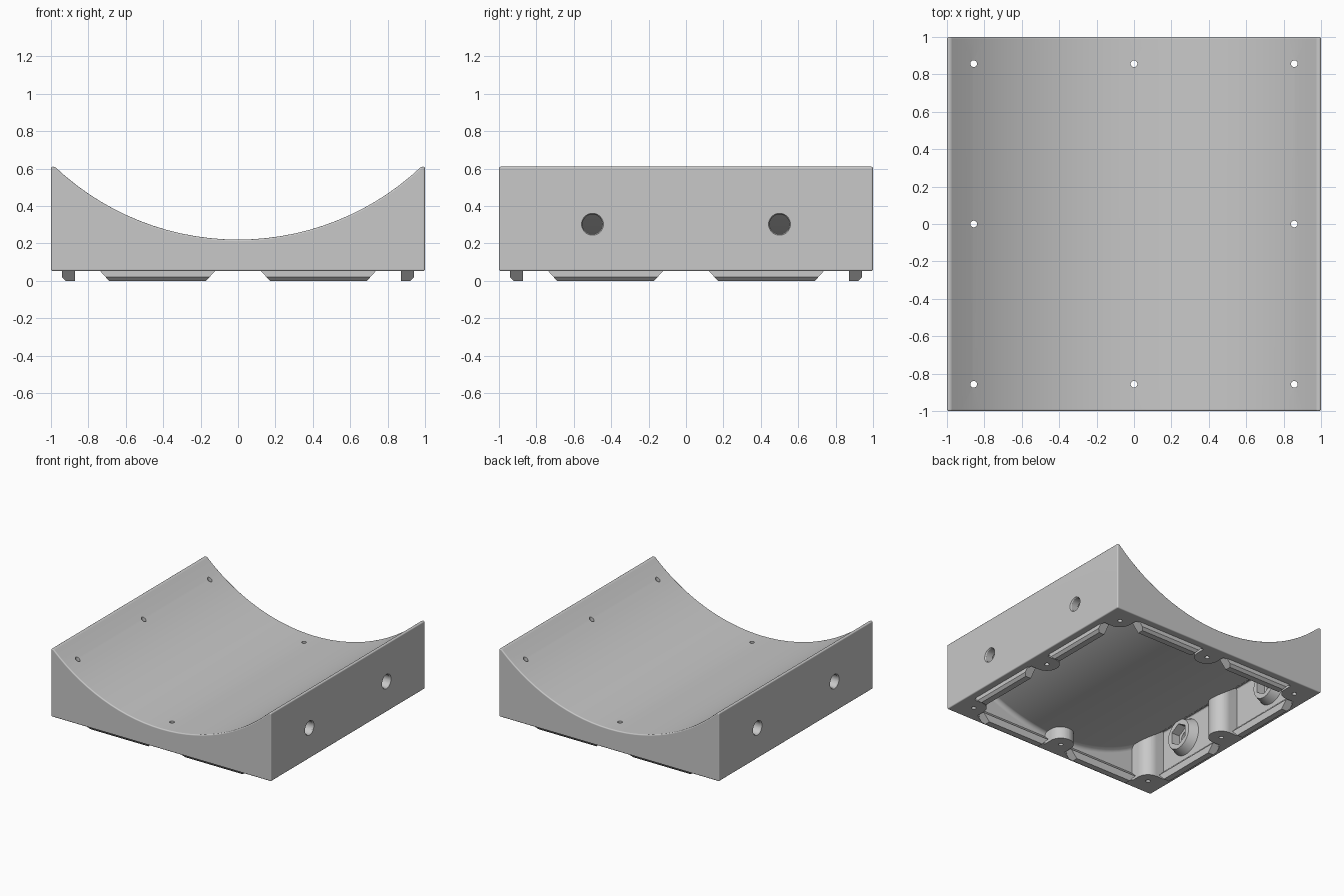
import bpy, bmesh, math
from mathutils import Matrix, Vector

if "Cube" in bpy.data.objects:
    bpy.data.objects.remove(bpy.data.objects["Cube"], do_unlink=True)

BASE, TOP = 0.052, 0.61        # underside and tip heights of the block
ARC_Z, R_TOP, R_IN = 1.646, 1.426, 1.498
WALL = 0.93                    # inner face of the side walls
SCREW, POST_R = 0.857, 0.097
NUT_Y, NUT_Z = 0.5, 0.302

grey = bpy.data.materials.new("plain grey")
grey.use_nodes = True
colour = (0.58, 0.58, 0.58, 1)
grey.diffuse_color = colour
grey.node_tree.nodes["Principled BSDF"].inputs["Base Color"].default_value = colour


def make(name, bm):
    bmesh.ops.recalc_face_normals(bm, faces=bm.faces)
    mesh = bpy.data.meshes.new(name)
    bm.to_mesh(mesh)
    bm.free()
    mesh.materials.append(grey)
    obj = bpy.data.objects.new(name, mesh)
    bpy.context.collection.objects.link(obj)
    return obj


def activate(obj):
    bpy.ops.object.select_all(action='DESELECT')
    obj.select_set(True)
    bpy.context.view_layer.objects.active = obj


def trough(name, half, bottom, radius, rounding, tip=None):
    """Square block with a concave arc along its top and rounded edges."""
    pts = [(-half, bottom), (half, bottom)]
    arc_x = half
    if tip:
        pts.append((half, tip))
        arc_x = math.sqrt(radius ** 2 - (ARC_Z - tip) ** 2)
    a = math.asin(arc_x / radius)
    steps = 28
    for i in range(steps + 1):
        t = a - 2 * a * i / steps
        pts.append((radius * math.sin(t), ARC_Z - radius * math.cos(t)))
    if tip:
        pts.append((-half, tip))
    bm = bmesh.new()
    face = bm.faces.new([bm.verts.new((x, -half, z)) for x, z in pts])
    new = bmesh.ops.extrude_face_region(bm, geom=[face])["geom"]
    bmesh.ops.translate(bm, vec=(0, 2 * half, 0),
                        verts=[v for v in new if isinstance(v, bmesh.types.BMVert)])
    obj = make(name, bm)
    bevel = obj.modifiers.new("round edges", 'BEVEL')
    bevel.width, bevel.segments, bevel.limit_method = rounding, 4, 'ANGLE'
    activate(obj)
    bpy.ops.object.modifier_apply(modifier=bevel.name)
    return obj


def cones(name, ends, r1, r2, sides):
    """Several cones or cylinders, each between a pair of points."""
    bm = bmesh.new()
    for start, end in ends:
        p, q = Vector(start), Vector(end)
        turn = (q - p).to_track_quat('Z', 'Y').to_matrix().to_4x4()
        bmesh.ops.create_cone(bm, cap_ends=True, segments=sides, radius1=r1, radius2=r2,
                              depth=(q - p).length,
                              matrix=Matrix.Translation((p + q) / 2) @ turn)
    return make(name, bm)


def webs(name, axis):
    """Blocks joining each screw pillar to the wall it faces along one axis."""
    bm = bmesh.new()
    for spot in screws:
        if spot[axis]:
            centre = [spot[0], spot[1], 0.3]
            centre[axis] = math.copysign((SCREW + 1) / 2, spot[axis])
            size = [2 * POST_R, 2 * POST_R, 1.2]
            size[axis] = 1 - SCREW
            bmesh.ops.create_cube(bm, size=1, matrix=Matrix.LocRotScale(
                Vector(centre), None, Vector(size)))
    return make(name, bm)


def cut(target, cutter):
    cutter.hide_render = True
    mod = target.modifiers.new("cut", 'BOOLEAN')
    mod.operation, mod.solver, mod.object = 'DIFFERENCE', 'EXACT', cutter
    activate(target)
    bpy.ops.object.modifier_apply(modifier=mod.name)
    bpy.data.objects.remove(cutter, do_unlink=True)


screws = [(x * SCREW, y * SCREW) for x in (-1, 0, 1) for y in (-1, 0, 1) if x or y]


def posts(low, high):
    return [((x, y, low), (x, y, high)) for x, y in screws]


def crosswise(inner, outer):
    return [((s * inner, y, NUT_Z), (s * outer, y, NUT_Z))
            for s in (-1, 1) for y in (-NUT_Y, NUT_Y)]


# Saddle block with softened outer edges
body = trough("saddle_body", 1, BASE, R_TOP, 0.0095, TOP)

# Hollow underside, leaving screw pillars and nut pads standing
cavity = trough("cavity", WALL, -0.1, R_IN, 0.05)
cut(cavity, webs("pillar_webs_x", 0))
cut(cavity, webs("pillar_webs_y", 1))
cut(cavity, cones("pillars", posts(-0.2, 0.7), POST_R, POST_R, 40))
cut(cavity, cones("nut_pads", crosswise(0.857, 0.96), 0.12, 0.16, 40))
cut(body, cavity)

# Screw holes, side bolt holes and hexagonal nut pockets
cut(body, cones("screw_holes", posts(-0.1, 0.8), 0.018, 0.018, 20))
cut(body, cones("nut_pockets", crosswise(0.84, 0.93), 0.09, 0.09, 6))
cut(body, cones("bolt_holes", crosswise(0.9, 1.1), 0.053, 0.053, 32))
cut(body, cones("bolt_hole_rims", crosswise(0.99, 1.005), 0.052, 0.062, 32))
activate(body)
bpy.ops.object.shade_smooth_by_angle(angle=math.radians(30))
weighted = body.modifiers.new("flat sides", 'WEIGHTED_NORMAL')
weighted.keep_sharp = True


# Locating tongues inside the rim, two per side, sloping back into the wall
def tongue(name, angle, offset):
    section = [(0.942, 0.13), (0.942, 0.02), (0.922, 0), (0.872, 0), (0.872, 0.06)]
    bm = bmesh.new()
    rings = [[bm.verts.new((x, offset + s * (0.26 + 0.9 * z), z)) for x, z in section]
             for s in (-1, 1)]
    n = len(section)
    for ring in rings:
        bm.faces.new(ring)
    for i in range(n):
        j = (i + 1) % n
        bm.faces.new((rings[0][i], rings[0][j], rings[1][j], rings[1][i]))
    bm.transform(Matrix.Rotation(angle, 4, 'Z'))
    return make(name, bm)


for k, side in enumerate(("left", "back", "right", "front")):
    for label, offset in (("a", -0.43), ("b", 0.43)):
        tongue(f"{side}_tongue_{label}", k * math.pi / 2, offset)
